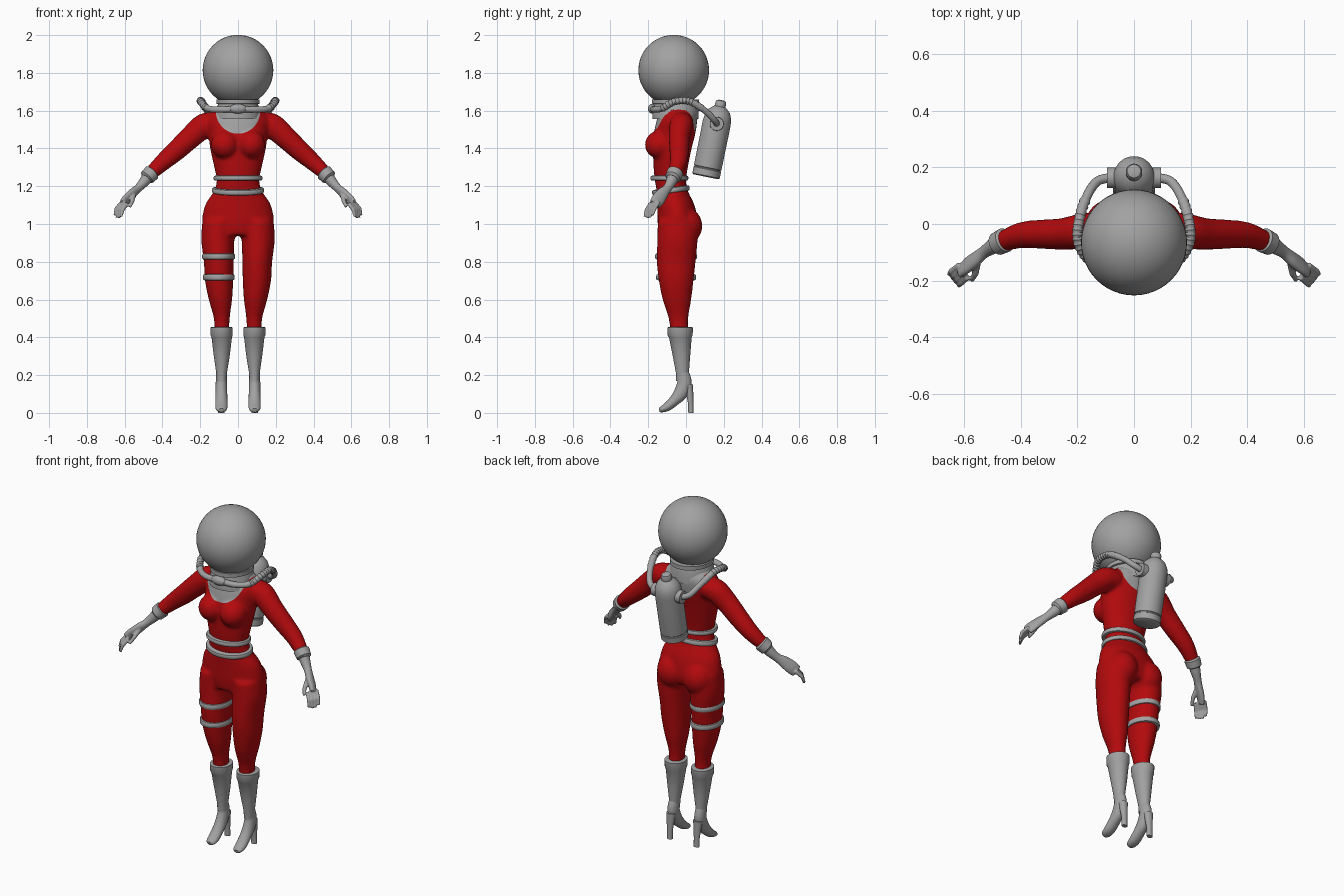
import bpy, bmesh, math
from mathutils import Vector, Matrix

if "Cube" in bpy.data.objects:
    bpy.data.objects.remove(bpy.data.objects["Cube"], do_unlink=True)


def material(name, rgb):
    m = bpy.data.materials.new(name)
    m.use_nodes = True
    m.diffuse_color = (*rgb, 1)
    m.node_tree.nodes["Principled BSDF"].inputs["Base Color"].default_value = (*rgb, 1)
    return m


RED = material("suit red", (0.45, 0.003, 0.004))
GREY = material("gear grey", (0.36, 0.36, 0.36))
UP = Vector((0, 0, 1))
SIDES = (1, -1)


def loft(bm, rings, flat=False, n=28, ref=(1, 0, 0)):
    """Skin elliptical rings (x, y, z, a, b); flat keeps every ring horizontal."""
    pts = [Vector(r[:3]) for r in rings]
    loops = []
    for i, r in enumerate(rings):
        t = UP if flat else (pts[min(i + 1, len(pts) - 1)] - pts[max(i - 1, 0)]).normalized()
        u = Vector(ref)
        u = (u - t * u.dot(t)).normalized()
        v = t.cross(u)
        loops.append([bm.verts.new(pts[i] + u * r[3] * math.cos(k * math.tau / n)
                                   + v * r[4] * math.sin(k * math.tau / n)) for k in range(n)])
    for p, q in zip(loops, loops[1:]):
        for k in range(n):
            bm.faces.new((p[k], p[(k + 1) % n], q[(k + 1) % n], q[k]))
    bm.faces.new(loops[0])
    bm.faces.new(loops[-1])


def smooth_path(rings, steps=6):
    """Catmull-Rom interpolation through ring tuples."""
    out = []
    for i in range(len(rings) - 1):
        a, b, c, d = (rings[max(0, min(len(rings) - 1, i + k))] for k in (-1, 0, 1, 2))
        for s in range(steps):
            t = s / steps
            out.append(tuple(q + t * (r - p) / 2 + t * t * (2 * p - 5 * q + 4 * r - w) / 2
                             + t ** 3 * (3 * q - p - 3 * r + w) / 2
                             for p, q, r, w in zip(a, b, c, d)))
    return out + [rings[-1]]


def ball(bm, loc, size, seg=32):
    bmesh.ops.create_uvsphere(bm, u_segments=seg, v_segments=seg // 2, radius=1,
                              matrix=Matrix.Translation(loc) @ Matrix.Diagonal((*size, 1)))


def flip(rings, s):
    return [(r[0] * s, *r[1:]) for r in rings]


def finish(bm, name, mat, voxel=0, smooth=0, angle=40):
    bmesh.ops.recalc_face_normals(bm, faces=bm.faces)
    me = bpy.data.meshes.new(name)
    bm.to_mesh(me)
    bm.free()
    me.materials.append(mat)
    ob = bpy.data.objects.new(name, me)
    bpy.context.collection.objects.link(ob)
    if voxel:
        mod = ob.modifiers.new("blend", "REMESH")
        mod.mode, mod.voxel_size = "VOXEL", voxel
        mod = ob.modifiers.new("soften", "SMOOTH")
        mod.iterations, mod.factor = smooth, 0.5
        deps = bpy.context.evaluated_depsgraph_get()
        ob.data = bpy.data.meshes.new_from_object(ob.evaluated_get(deps))
        ob.modifiers.clear()
    bpy.ops.object.select_all(action="DESELECT")
    ob.select_set(True)
    bpy.context.view_layer.objects.active = ob
    bpy.ops.object.shade_smooth_by_angle(angle=math.radians(80 if voxel else angle))
    return ob


def from_profile(z_front_back):
    return [(0, (f + b) / 2, z, w, (b - f) / 2) for z, w, f, b in z_front_back]


# Suit: torso, bust, seat, legs and sleeves blended into one skin
bm = bmesh.new()
torso = from_profile([(0.94, .15, -.14, .05), (1.0, .19, -.15, .065), (1.1, .175, -.152, .045),
                      (1.17, .13, -.155, .012), (1.23, .113, -.165, 0), (1.3, .126, -.172, .01),
                      (1.4, .148, -.175, .03), (1.48, .158, -.17, .05), (1.55, .168, -.155, .06),
                      (1.59, .14, -.14, .06), (1.63, .09, -.12, .04)])
loft(bm, smooth_path(torso, 4), flat=True)
leg = [(.1, -.045, 1.02, .088, .105), (.107, -.045, .92, .088, .107), (.102, -.052, .8, .079, .103),
       (.1, -.052, .7, .075, .092), (.093, -.048, .6, .062, .076), (.086, -.04, .5, .042, .052),
       (.086, -.035, .42, .04, .048)]
arm = [(.12, -.02, 1.53, .06, .06), (.18, -.025, 1.52, .063, .066), (.25, -.035, 1.46, .056, .06),
       (.32, -.036, 1.395, .052, .055), (.4, -.04, 1.325, .046, .046), (.48, -.068, 1.25, .033, .033)]
for s in SIDES:
    loft(bm, smooth_path(flip(leg, s), 4), flat=True)
    loft(bm, smooth_path(flip(arm, s), 4), ref=(0, 1, 0))
    ball(bm, (s * .07, -.14, 1.42), (.074, .078, .075))
    ball(bm, (s * .085, -.01, .99), (.09, .097, .1))
suit = finish(bm, "suit", RED, voxel=.011, smooth=5)

# Grey bib: faces inside an ellipse around the neck, rim verts snapped to it
suit.data.materials.append(GREY)
bm = bmesh.new()
bm.from_mesh(suit.data)


def bib_radius(p):
    return math.hypot(p.x / .118, (p.z - 1.6) / .122)


for f in bm.faces:
    f.material_index = int(bib_radius(f.calc_center_median()) < 1)
for v in bm.verts:
    if len({f.material_index for f in v.link_faces}) == 2:
        k = bib_radius(v.co)
        v.co.x, v.co.z = v.co.x / k, 1.6 + (v.co.z - 1.6) / k
bm.to_mesh(suit.data)
bm.free()

# Helmet and collar
bm = bmesh.new()
ball(bm, (0, -.065, 1.814), (.187, .187, .187), 48)
finish(bm, "helmet", GREY)
bm = bmesh.new()
loft(bm, [(0, -.055, 1.555, .125, .122), (0, -.055, 1.6, .118, .122), (0, -.055, 1.635, .105, .115),
          (0, -.055, 1.637, .115, .125), (0, -.055, 1.66, .115, .125)], flat=True, n=40)
finish(bm, "collar", GREY)


# Belts and thigh bands: soft-edged straps, with optional tilt toward the front
def strap(name, x, y, z, a, b, h, tilt=0):
    bm = bmesh.new()
    loft(bm, [(0, 0, k * h / 2, a - d, b - d) for k, d in
              ((-1, .012), (-.8, .003), (-.4, 0), (.4, 0), (.8, .003), (1, .012))], flat=True, n=40)
    bm.transform(Matrix.Translation((x, y, z)) @ Matrix.Rotation(tilt, 4, "X"))
    finish(bm, name, GREY)


strap("upper_belt", 0, -.088, 1.243, .129, .1, .028)
strap("lower_belt", 0, -.08, 1.178, .138, .1, .03, .14)
strap("upper_thigh_band", -.103, -.052, .828, .087, .111, .034)
strap("lower_thigh_band", -.102, -.052, .718, .084, .106, .034)

shaft = [(.087, -.018, .17, .027, .034), (.087, -.019, .21, .028, .034), (.086, -.024, .3, .042, .046),
         (.086, -.03, .4, .054, .06), (.087, -.031, .41, .058, .066), (.087, -.031, .452, .059, .068),
         (.087, -.031, .455, .05, .058)]
foot = [(.088, -.018, .215, .027, .032), (.088, -.008, .16, .03, .038), (.088, -.028, .105, .031, .037),
        (.088, -.065, .062, .032, .028), (.088, -.1, .032, .032, .023), (.088, -.13, .018, .027, .016),
        (.088, -.142, .014, .014, .01)]
heel = [(.088, .026, 0, .017, .014), (.088, .025, .05, .017, .014), (.088, .014, .15, .027, .024)]
cuff = [(.45, -.054, 1.278, .034, .034), (.456, -.057, 1.272, .044, .044), (.482, -.07, 1.246, .041, .041),
        (.487, -.073, 1.24, .03, .03)]
glove = [(.47, -.064, 1.258, .035, .033), (.5, -.08, 1.22, .028, .027), (.53, -.1, 1.188, .024, .021),
         (.56, -.125, 1.16, .033, .021), (.59, -.147, 1.13, .037, .019), (.61, -.165, 1.105, .033, .016)]
hose = [(0, -.176, 1.61), (.09, -.166, 1.606), (.16, -.125, 1.612), (.197, -.06, 1.648),
        (.192, .02, 1.648), (.165, .1, 1.6), (.13, .15, 1.55), (.085, .163, 1.53)]

for s, side in zip(SIDES, ("left", "right")):
    # High-heeled boot
    bm = bmesh.new()
    loft(bm, flip(shaft, s), flat=True)
    loft(bm, smooth_path(flip(foot, s), 4))
    loft(bm, flip(heel, s), flat=True, n=16)
    finish(bm, side + "_boot", GREY)

    # Glove with four fingers, a thumb and a flared cuff
    bm = bmesh.new()
    loft(bm, smooth_path(flip(glove, s), 4), ref=(s * .45, -.8, .1))
    for i in range(4):
        k = i / 3
        base = Vector((.615 - .028 * k, -.145 - .042 * k, 1.115 - .006 * k))
        mid = base + Vector((.03 - .006 * k, -.022, -.035))
        tip = mid + Vector((.008, -.01, -.034 - .012 * math.sin(k * 3)))
        loft(bm, flip([(*base, .011, .011), (*mid, .0105, .0105), (*tip, .007, .007)], s), n=12)
    loft(bm, flip([(.553, -.135, 1.155, .014, .014), (.56, -.175, 1.122, .012, .012),
                   (.572, -.2, 1.09, .007, .007)], s), n=12)
    finish(bm, side + "_glove", GREY, voxel=.0045, smooth=3)
    bm = bmesh.new()
    loft(bm, flip(cuff, s), ref=(0, 1, 0))
    finish(bm, side + "_cuff", GREY)

    # Breathing hose, ribbed around the shoulder
    bm = bmesh.new()
    path = smooth_path(hose, 10)
    loft(bm, [(x * s, y, z, r, r) for i, (x, y, z) in enumerate(path)
              for r in [.0165 + (.0035 if 20 < i < 48 and i % 2 else 0)]], n=16, ref=(.1, .1, 1))
    finish(bm, side + "_hose", GREY)

    # Hose socket on the tank
    bm = bmesh.new()
    bmesh.ops.create_cone(bm, cap_ends=True, segments=28, radius1=.038, radius2=.036, depth=.05,
                          matrix=Matrix.Translation((s * .07, .163, 1.53))
                          @ Matrix.Rotation(s * math.pi / 2, 4, "Y"))
    finish(bm, side + "_hose_socket", GREY)

# Front valve
bm = bmesh.new()
ball(bm, (0, -.178, 1.61), (.047, .024, .026), 24)
finish(bm, "front_valve", GREY)

# Air tank, leaning back
bm = bmesh.new()
loft(bm, [(0, 0, z, r, r) for r, z in
          ((.066, 0), (.074, .006), (.074, .04), (.071, .043), (.071, .047), (.074, .05), (.075, .29),
           (.071, .325), (.058, .355), (.036, .375), (.029, .379), (.029, .4), (.024, .41), (.012, .414))],
     flat=True, n=40)
bm.transform(Matrix.Translation((0, .105, 1.25)) @ Matrix.Rotation(-.2, 4, "X"))
finish(bm, "air_tank", GREY)
